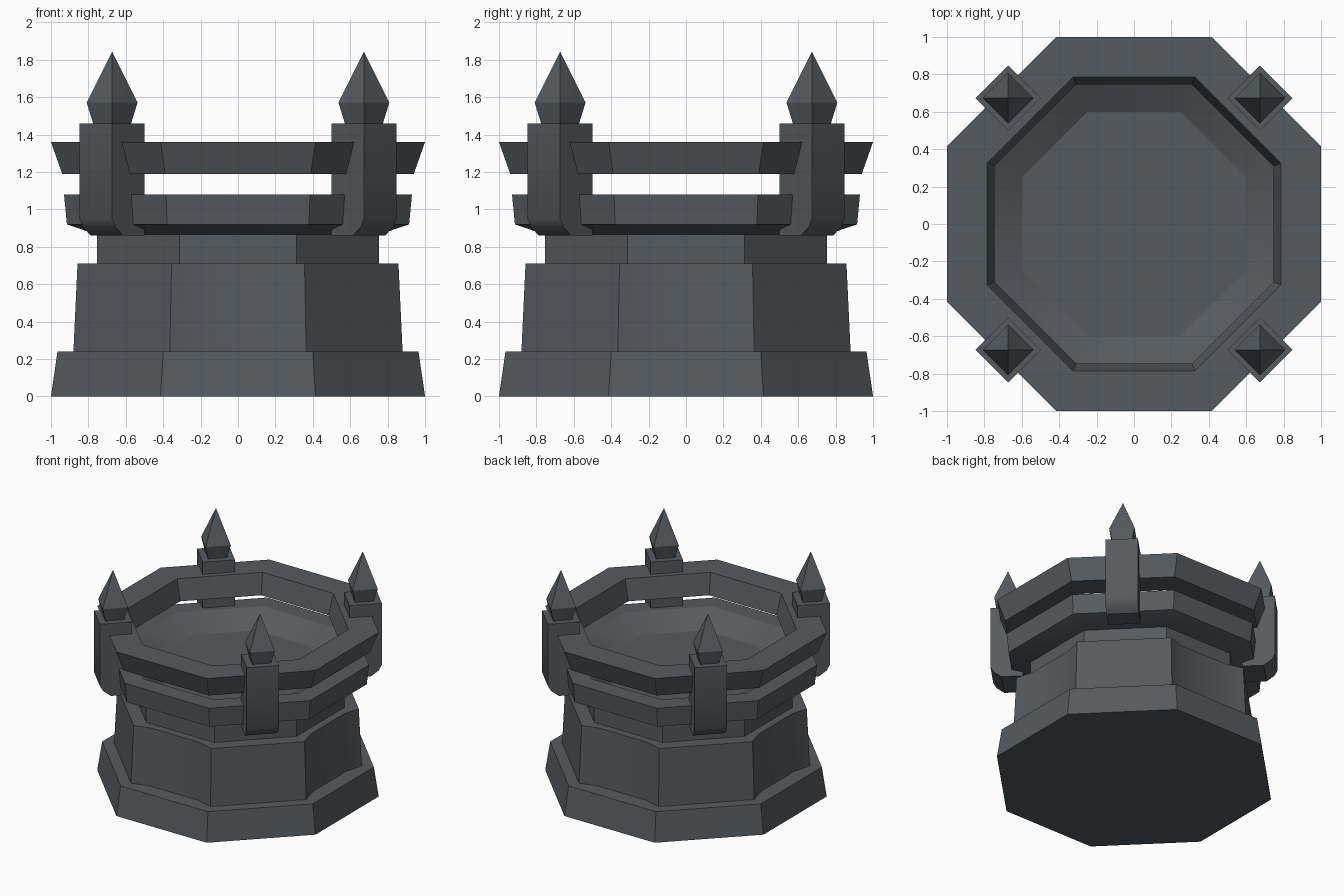
import bpy, bmesh, math
from mathutils import Matrix

cube = bpy.data.objects.get("Cube")
if cube:
    bpy.data.objects.remove(cube, do_unlink=True)

stone = bpy.data.materials.new("dark_slate_stone")
stone.use_nodes = True
colour = (0.088, 0.106, 0.122, 1)
stone.diffuse_color = colour
stone.node_tree.nodes["Principled BSDF"].inputs["Base Color"].default_value = colour


def octagon(a):
    """Octagon with flat sides facing the axes, a = distance to a side."""
    r = a / math.cos(math.pi / 8)
    return [(r * math.cos(math.pi / 8 + k * math.pi / 4),
             r * math.sin(math.pi / 8 + k * math.pi / 4)) for k in range(8)]


def recessed_octagon(a):
    """Octagon whose four axis-facing sides are pressed in slightly."""
    c = a * math.tan(math.pi / 8)
    side = [(a, -c), (a - 0.04, -0.22), (a - 0.04, 0.22), (a, c)]
    pts = []
    for cs, sn in ((1, 0), (0, 1), (-1, 0), (0, -1)):
        pts += [(x * cs - y * sn, x * sn + y * cs) for x, y in side]
    return pts


def square(h, front=0):
    """Square of half size h; front moves the outer (+x) side inward."""
    return [(h - front, -h), (h - front, h), (-h, h), (-h, -h)]


def loft(name, sections, closed=False, matrix=None):
    """Skin a stack of (outline, z) sections, capped or joined into a loop."""
    bm = bmesh.new()
    rings = [[bm.verts.new((x, y, z)) for x, y in pts] for pts, z in sections]
    pairs = list(zip(rings, rings[1:]))
    if closed:
        pairs.append((rings[-1], rings[0]))
    else:
        bm.faces.new(rings[0])
        bm.faces.new(rings[-1])
    for low, high in pairs:
        n = len(low)
        for i in range(n):
            j = (i + 1) % n
            bm.faces.new((low[i], low[j], high[j], high[i]))
    bmesh.ops.remove_doubles(bm, verts=bm.verts, dist=0.0005)
    bmesh.ops.recalc_face_normals(bm, faces=bm.faces)
    if matrix:
        bm.transform(matrix)
    mesh = bpy.data.meshes.new(name)
    bm.to_mesh(mesh)
    bm.free()
    mesh.materials.append(stone)
    obj = bpy.data.objects.new(name, mesh)
    bpy.context.collection.objects.link(obj)
    bpy.ops.object.select_all(action='DESELECT')
    obj.select_set(True)
    bpy.context.view_layer.objects.active = obj
    bpy.ops.object.shade_smooth_by_angle(angle=math.radians(30))
    return obj


def oct_stack(name, profile, closed=False):
    return loft(name, [(octagon(a), z) for a, z in profile], closed)


# Plinth, recessed drum and neck
oct_stack("base_plinth", [(1.0, 0), (0.965, 0.24)])
loft("tower_drum", [(recessed_octagon(0.88), 0.24), (recessed_octagon(0.858), 0.71)])
oct_stack("neck", [(0.755, 0.71), (0.755, 0.87)])

# Platform with a sunken floor
oct_stack("platform", [(0.755, 0.865), (0.915, 0.92), (0.93, 1.08),
                       (0.785, 1.08), (0.60, 0.97)])

# Raised parapet ring, open below
oct_stack("parapet_ring", [(0.94, 1.19), (1.0, 1.36), (0.785, 1.36), (0.745, 1.19)],
          closed=True)

# Four diagonal posts with pointed finials
for i, name in enumerate(("back_left", "back_right", "front_right", "front_left")):
    place = (Matrix.Rotation(math.pi / 4 + i * math.pi / 2, 4, 'Z')
             @ Matrix.Translation((0.952, 0, 0)))
    loft(name + "_post", [(square(0.123, 0.085), 0.86), (square(0.123, 0.025), 0.905),
                          (square(0.123), 0.95), (square(0.123), 1.46)], matrix=place)
    loft(name + "_finial", [(square(0.072), 1.46), (square(0.096), 1.57),
                            (square(0.001), 1.84)], matrix=place)
